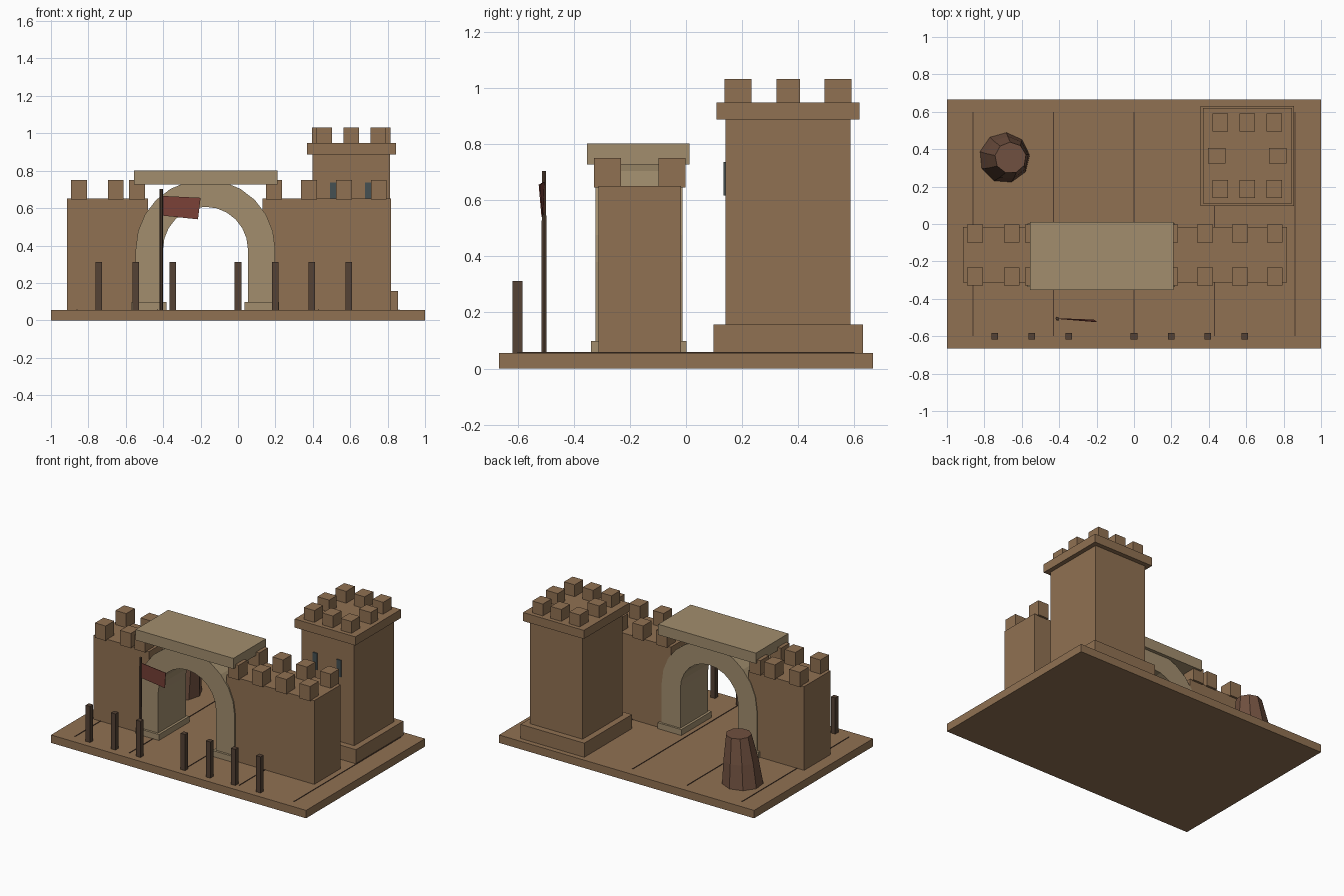
import bpy, bmesh, math
from mathutils import Vector

if "Cube" in bpy.data.objects:
    bpy.data.objects.remove(bpy.data.objects["Cube"])


def material(name, r, g, b):
    m = bpy.data.materials.new(name)
    m.diffuse_color = (r, g, b, 1)
    m.use_nodes = True
    m.node_tree.nodes["Principled BSDF"].inputs["Base Color"].default_value = m.diffuse_color
    return m


SAND = material("sandstone", 0.28, 0.165, 0.085)
PALE = material("pale_stone", 0.36, 0.27, 0.155)
WOOD = material("dark_wood", 0.09, 0.055, 0.035)
GROOVE = material("groove", 0.07, 0.04, 0.025)
SLIT = material("window_dark", 0.06, 0.08, 0.085)
RED = material("flag_cloth", 0.2, 0.055, 0.04)
STUMP = material("stump_bark", 0.16, 0.08, 0.05)


def finish(name, bm, mat):
    bmesh.ops.recalc_face_normals(bm, faces=bm.faces)
    me = bpy.data.meshes.new(name)
    bm.to_mesh(me)
    bm.free()
    me.materials.append(mat)
    ob = bpy.data.objects.new(name, me)
    bpy.context.collection.objects.link(ob)
    return ob


def box(name, x0, x1, y0, y1, z0, z1, mat=SAND):
    bm = bmesh.new()
    bmesh.ops.create_cube(bm, size=1)
    for v in bm.verts:
        v.co = Vector(((x0 + x1) / 2 + v.co.x * (x1 - x0),
                       (y0 + y1) / 2 + v.co.y * (y1 - y0),
                       (z0 + z1) / 2 + v.co.z * (z1 - z0)))
    return finish(name, bm, mat)


def block(name, cx, cy, sx, sy, z0, z1, mat=SAND):
    return box(name, cx - sx / 2, cx + sx / 2, cy - sy / 2, cy + sy / 2, z0, z1, mat)


def loft(name, rings, mat):
    # closed skin through equal-length rings, capped at both ends
    bm = bmesh.new()
    vs = [[bm.verts.new(p) for p in r] for r in rings]
    n = len(rings[0])
    for a, b in zip(vs, vs[1:]):
        for i in range(n):
            j = (i + 1) % n
            bm.faces.new((a[i], a[j], b[j], b[i]))
    bm.faces.new(vs[0])
    bm.faces.new(vs[-1])
    return finish(name, bm, mat)


def circle(cx, cy, z, r, n, turn=0.0):
    return [(cx + r * math.cos(turn + math.tau * i / n),
             cy + r * math.sin(turn + math.tau * i / n), z) for i in range(n)]


G = 0.056  # ground level

# base slab with plank grooves
box("base_slab", -1, 1, -0.666, 0.666, 0, G)
for x in (-0.86, -0.43, 0, 0.43, 0.86):
    block("plank_groove", x, 0, 0.006, 1.2, G - 0.004, G + 0.003, GROOVE)

# gate walls with paired merlons
WY = -0.165
box("left_wall", -0.915, -0.48, -0.312, -0.017, G - 0.006, 0.65)
box("right_wall", 0.13, 0.817, -0.312, -0.017, G - 0.006, 0.65)
for x in (-0.85, -0.653, -0.54, 0.193, 0.38, 0.567, 0.753):
    for s in (-1, 1):
        block("wall_merlon", x, WY + s * 0.115, 0.084, 0.096, 0.645, 0.75)

# gate arch swept along its centre line
AX, AZ, RI, RO, SEG = -0.174, 0.38, 0.227, 0.373, 12
path = [(-1, 0, G)]
path += [(-math.cos(math.pi * i / SEG), math.sin(math.pi * i / SEG), None) for i in range(SEG + 1)]
path += [(1, 0, G)]
rings = []
for c, s, z in path:
    ring = []
    for r, y in ((RI, -0.322), (RO, -0.322), (RO, -0.012), (RI, -0.012)):
        ring.append((AX + r * c, y, AZ + r * s if z is None else z))
    rings.append(ring)
loft("gate_arch", rings, PALE)
box("gate_lintel", -0.556, 0.21, -0.352, 0.012, 0.727, 0.802, PALE)
for s in (-1, 1):
    block("arch_plinth", AX + s * 0.302, -0.168, 0.185, 0.34, G - 0.004, 0.098, PALE)

# tower
TX, TY = 0.606, 0.364
block("tower_plinth", TX, TY, 0.5, 0.533, G - 0.004, 0.156)
block("tower_body", TX, TY, 0.413, 0.446, 0.15, 0.89)
block("tower_cap", TX, TY, 0.476, 0.51, 0.887, 0.948)
for s in (-1, 1):
    for dx in (-0.145, 0, 0.145):
        block("tower_merlon", TX + dx, TY + s * 0.178, 0.083, 0.096, 0.944, 1.032)
    block("tower_merlon", TX + s * 0.163, TY, 0.093, 0.083, 0.944, 1.032)
    block("tower_window", 0.602 + s * 0.094, 0.141, 0.032, 0.014, 0.617, 0.736, SLIT)

# fence posts
for x in (-0.745, -0.546, -0.349, 0, 0.198, 0.394, 0.592):
    block("fence_post", x, -0.6, 0.035, 0.035, G - 0.004, 0.312, WOOD)

# flag pole and flag
loft("flag_pole", [circle(-0.41, -0.506, G, 0.01, 6), circle(-0.41, -0.506, 0.703, 0.009, 6)], WOOD)
flag = [(-0.405, -0.506, 0.665), (-0.2, -0.523, 0.655), (-0.214, -0.513, 0.54), (-0.405, -0.506, 0.56)]
loft("flag", [[(x, y + d, z) for x, y, z in flag] for d in (-0.002, 0.002)], RED)

# leaning faceted stump
loft("stump", [circle(-0.692, 0.354, G, 0.135, 9, 0.1),
               circle(-0.678, 0.354, 0.22, 0.115, 9, 0.15),
               circle(-0.66, 0.354, 0.39, 0.084, 9, 0.2)], STUMP)
